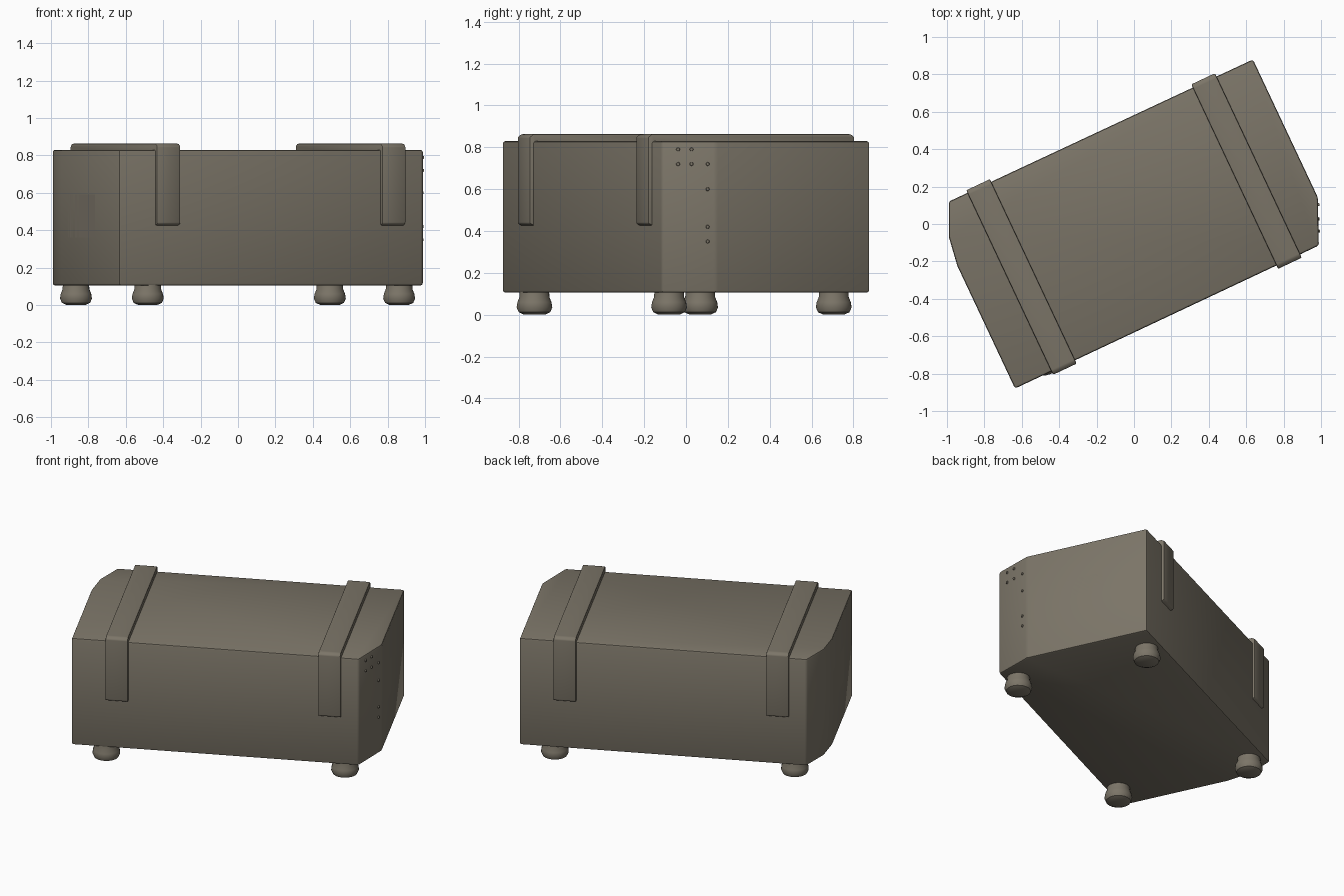
import bpy, bmesh, math
from mathutils import Matrix, Vector

if "Cube" in bpy.data.objects:
    bpy.data.objects.remove(bpy.data.objects["Cube"], do_unlink=True)

mat = bpy.data.materials.new("weathered olive brown")
mat.use_nodes = True
colour = (0.2, 0.178, 0.138, 1)
mat.diffuse_color = colour
bsdf = mat.node_tree.nodes["Principled BSDF"]
bsdf.inputs["Base Color"].default_value = colour
bsdf.inputs["Roughness"].default_value = 0.9

# The chest stands turned on the ground
TURN = Matrix.Rotation(math.radians(25.2), 4, "Z")
BOTTOM, TOP = 0.105, 0.83


def prism(name, points, direction, bevel=0.0, segments=2):
    """Extrude a closed outline along a direction."""
    bm = bmesh.new()
    face = bm.faces.new([bm.verts.new(p) for p in points])
    new = bmesh.ops.extrude_face_region(bm, geom=[face])["geom"]
    verts = [v for v in new if isinstance(v, bmesh.types.BMVert)]
    bmesh.ops.translate(bm, verts=verts, vec=Vector(direction))
    bmesh.ops.recalc_face_normals(bm, faces=bm.faces)
    if bevel:
        edges = [e for e in bm.edges if e.calc_face_angle(0) > 0.3]
        bmesh.ops.bevel(bm, geom=edges, offset=bevel, segments=segments,
                        affect="EDGES", profile=0.5)
    return finish(name, bm)


def finish(name, bm):
    bmesh.ops.transform(bm, matrix=TURN, verts=bm.verts)
    mesh = bpy.data.meshes.new(name)
    bm.to_mesh(mesh)
    bm.free()
    mesh.materials.append(mat)
    obj = bpy.data.objects.new(name, mesh)
    bpy.context.collection.objects.link(obj)
    bpy.ops.object.select_all(action="DESELECT")
    obj.select_set(True)
    bpy.context.view_layer.objects.active = obj
    bpy.ops.object.shade_smooth_by_angle(angle=math.radians(35))
    return obj


# Body with two opposite corners cut off
outline = [(-0.95, -0.525), (0.845, -0.525), (0.95, -0.29),
           (0.95, 0.525), (-0.845, 0.53), (-0.925, 0.36), (-0.95, 0.2)]
prism("chest_body", [(x, y, BOTTOM) for x, y in outline],
      (0, 0, TOP - BOTTOM), 0.012)

# Straps folded over the lid and down both long sides
half = [(0.545, 0.85), (0.545, 0.435), (0.5, 0.415), (0.5, 0.78)]
strap = [(0.525, 0.863)] + half
strap += [(-y, z) for y, z in reversed(strap)]
for side, x in (("right", -0.735), ("left", 0.595)):
    prism("strap_" + side, [(x, y, z) for y, z in strap],
          (0.14, 0, 0), 0.007)


def stadium_frame(name, sign):
    """Raised rim with a shallow panel inside, on an end wall."""
    bm = bmesh.new()
    corners = [(-0.165, 0.36), (0.225, 0.36), (0.225, 0.59), (-0.165, 0.59)]
    face = bm.faces.new([bm.verts.new((0.94, y, z)) for y, z in corners])
    if face.normal.x < 0:
        face.normal_flip()
    bm.normal_update()
    for thickness, depth in ((0.018, 0.024), (0.028, 0.0), (0.012, -0.014)):
        bmesh.ops.inset_region(bm, faces=[face], thickness=thickness,
                               depth=depth)
    spin = Matrix.Rotation(0 if sign > 0 else math.pi, 4, "Z")
    bmesh.ops.transform(bm, matrix=spin, verts=bm.verts)
    return finish(name, bm)


stadium_frame("end_panel_left", 1)
stadium_frame("end_panel_right", -1)

# Squat rounded feet, turned from a profile
foot_profile = [(0, 0.0), (0.05, 0.0), (0.076, 0.012), (0.086, 0.035),
                (0.082, 0.06), (0.072, 0.085), (0.07, 0.13)]
for name, x, y in (("front_right", -0.745, -0.45), ("front_left", 0.745, -0.44),
                   ("back_left", 0.745, 0.43), ("back_right", -0.755, 0.43)):
    bm = bmesh.new()
    verts = [bm.verts.new((r, 0, z)) for r, z in foot_profile]
    edges = [bm.edges.new(pair) for pair in zip(verts, verts[1:])]
    bmesh.ops.spin(bm, geom=verts + edges, cent=(0, 0, 0), axis=(0, 0, 1),
                   angle=2 * math.pi, steps=20)
    bmesh.ops.remove_doubles(bm, verts=bm.verts, dist=0.0005)
    bmesh.ops.recalc_face_normals(bm, faces=bm.faces)
    bmesh.ops.translate(bm, verts=bm.verts, vec=(x, y, 0))
    finish("foot_" + name, bm)

# Small studs on the cut corner
start, end = Vector((0.845, -0.525, 0)), Vector((0.95, -0.29, 0))
along = (end - start).normalized()
outward = Vector((along.y, -along.x, 0))
bm = bmesh.new()
for t, z in ((0.3, 0.79), (0.55, 0.79), (0.3, 0.72), (0.55, 0.72),
             (0.85, 0.72), (0.85, 0.6), (0.85, 0.42), (0.85, 0.35)):
    place = Matrix.Translation(start.lerp(end, t) + Vector((0, 0, z)))
    turn = outward.to_track_quat("Z", "Y").to_matrix().to_4x4()
    bmesh.ops.create_cone(bm, cap_ends=True, segments=10, radius1=0.011,
                          radius2=0.007, depth=0.014, matrix=place @ turn)
finish("corner_studs", bm)
